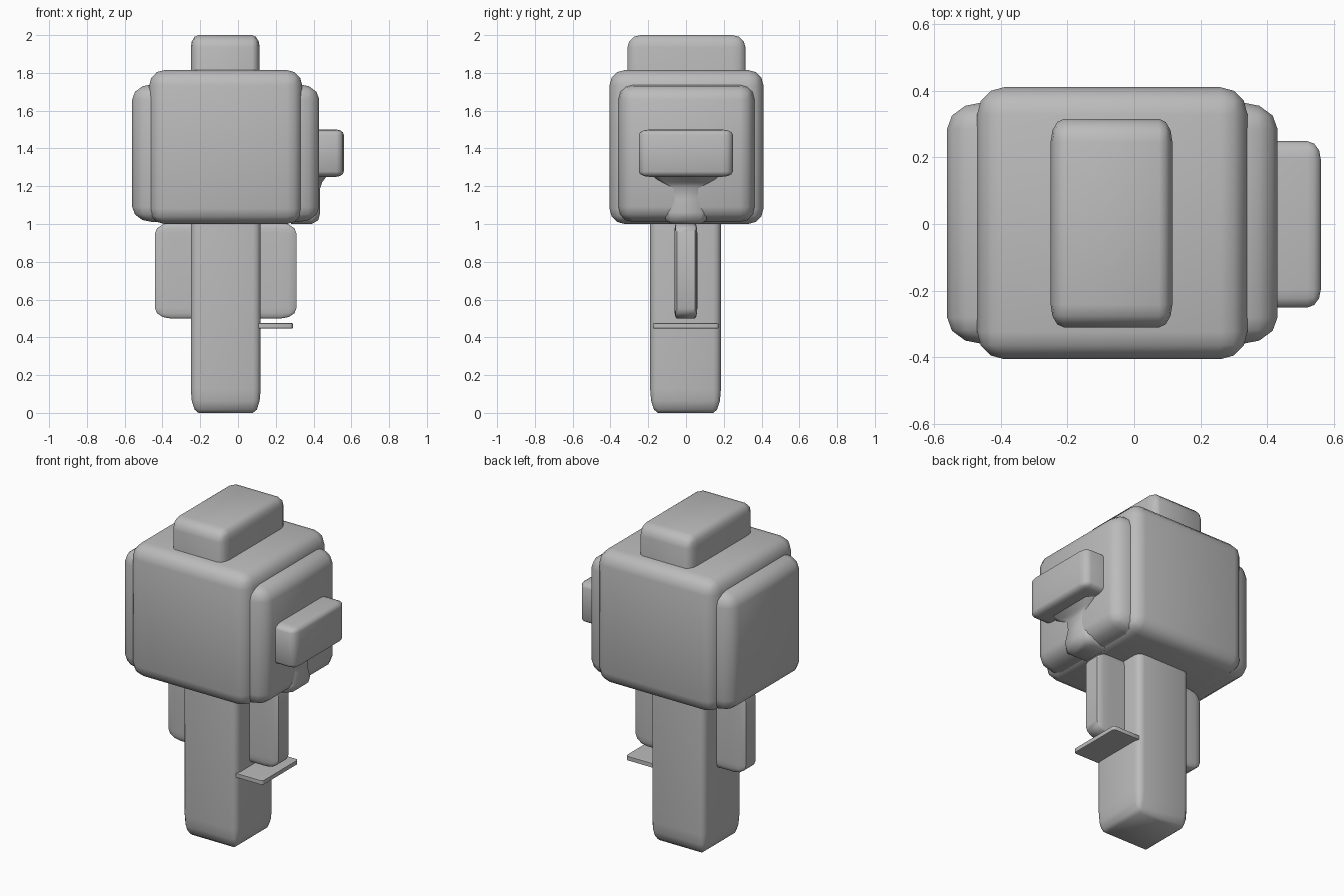
import bpy, bmesh, math
from mathutils import Vector

if "Cube" in bpy.data.objects:
    bpy.data.objects.remove(bpy.data.objects["Cube"])

grey = bpy.data.materials.new("plain_grey")
grey.diffuse_color = (0.5, 0.5, 0.5, 1)
grey.use_nodes = True
grey.node_tree.nodes["Principled BSDF"].inputs["Base Color"].default_value = grey.diffuse_color


def finish(bm, name):
    bmesh.ops.recalc_face_normals(bm, faces=bm.faces)
    me = bpy.data.meshes.new(name)
    bm.to_mesh(me)
    bm.free()
    me.materials.append(grey)
    ob = bpy.data.objects.new(name, me)
    bpy.context.collection.objects.link(ob)
    bpy.context.view_layer.objects.active = ob
    ob.select_set(True)
    bpy.ops.object.shade_smooth_by_angle(angle=math.radians(50))
    ob.select_set(False)
    return ob


def rounded_box(name, xs, ys, zs, radius=0.1):
    """Rounded unit cube stretched to the given extents."""
    bm = bmesh.new()
    bmesh.ops.create_cube(bm, size=1)
    bmesh.ops.bevel(bm, geom=bm.edges[:], offset=radius, segments=3,
                    profile=0.5, affect='EDGES')
    lo = Vector((xs[0], ys[0], zs[0]))
    hi = Vector((xs[1], ys[1], zs[1]))
    mid, size = (lo + hi) / 2, hi - lo
    for v in bm.verts:
        v.co = Vector([mid[i] + v.co[i] * size[i] for i in range(3)])
    return finish(bm, name)


# Body and handle
rounded_box("handle", (-0.25, 0.12), (-0.19, 0.185), (0, 1.15), 0.11)
rounded_box("main_block", (-0.47, 0.34), (-0.405, 0.41), (1.0, 1.815), 0.1)
rounded_box("side_block", (-0.56, 0.43), (-0.36, 0.365), (1.01, 1.74), 0.11)
rounded_box("top_block", (-0.25, 0.115), (-0.31, 0.315), (1.4, 2.0), 0.11)

# Side fins and front bar
rounded_box("fins", (-0.44, 0.31), (-0.062, 0.06), (0.5, 1.005), 0.11)
rounded_box("side_bar", (0.2, 0.56), (-0.25, 0.248), (1.25, 1.5), 0.11)

# Flared bracket under the bar: (z, half width, outer x)
sections = [(1.0, 0.08, 0.39), (1.02, 0.107, 0.425), (1.06, 0.11, 0.435),
            (1.13, 0.085, 0.435), (1.19, 0.09, 0.435),
            (1.22, 0.14, 0.445), (1.26, 0.18, 0.475)]
bm = bmesh.new()
rings = []
for z, w, x in sections:
    pts = [(0.28, -w), (x - 0.03, -w), (x, -w + 0.03),
           (x, w - 0.03), (x - 0.03, w), (0.28, w)]
    rings.append([bm.verts.new((px, py, z)) for px, py in pts])
for a, b in zip(rings, rings[1:]):
    for i in range(6):
        j = (i + 1) % 6
        bm.faces.new((a[i], a[j], b[j], b[i]))
bm.faces.new(rings[0])
bm.faces.new(rings[-1])
finish(bm, "flared_bracket")

# Thin ledge
rounded_box("ledge", (0.09, 0.29), (-0.175, 0.172), (0.447, 0.475), 0.06)
